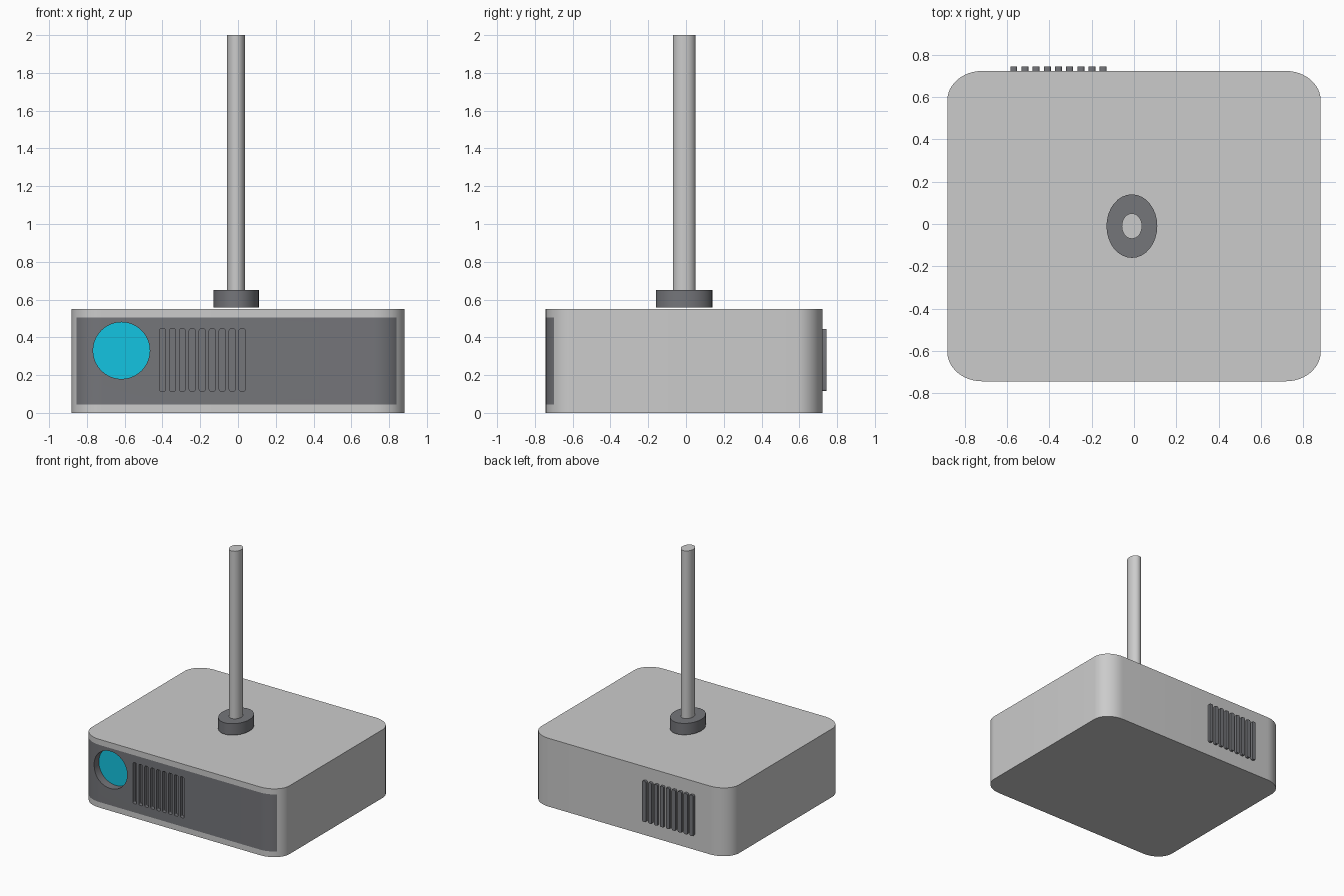
import bpy, bmesh, math
from mathutils import Matrix

if "Cube" in bpy.data.objects:
    bpy.data.objects.remove(bpy.data.objects["Cube"])

CY = -0.01                      # centre of the case in y
FRONT, BACK = -0.743, 0.723     # case front and back
TO_Y = Matrix.Rotation(math.radians(90), 4, 'X')


def material(name, rgb):
    m = bpy.data.materials.new(name)
    m.diffuse_color = (*rgb, 1)
    m.use_nodes = True
    m.node_tree.nodes["Principled BSDF"].inputs["Base Color"].default_value = m.diffuse_color
    return m


DARK = material("dark_plastic", (0.177, 0.18, 0.195))
TEAL = material("teal_glass", (0.007, 0.55, 0.75))


def rounded_rect(w, h, rx, ry, seg):
    """Outline of a w x h rectangle with elliptical corners."""
    pts = []
    for i, (sx, sy) in enumerate([(1, 1), (-1, 1), (-1, -1), (1, -1)]):
        for k in range(seg + 1):
            a = math.pi / 2 * (i + k / seg)
            pts.append((sx * (w / 2 - rx) + rx * math.cos(a),
                        sy * (h / 2 - ry) + ry * math.sin(a)))
    return pts


def ellipse(rx, ry, n):
    return [(rx * math.cos(2 * math.pi * i / n), ry * math.sin(2 * math.pi * i / n))
            for i in range(n)]


def prism(name, outline, depth, places, rot=Matrix(), mat=None):
    """Extrude an outline along local z, once for each place."""
    bm = bmesh.new()
    for p in places:
        m = Matrix.Translation(p) @ rot
        low = [bm.verts.new(m @ Matrix.Translation((x, y, 0)).translation) for x, y in outline]
        top = [bm.verts.new(m @ Matrix.Translation((x, y, depth)).translation) for x, y in outline]
        bm.faces.new(low[::-1])
        bm.faces.new(top)
        n = len(low)
        for i in range(n):
            j = (i + 1) % n
            bm.faces.new((low[i], low[j], top[j], top[i]))
    bmesh.ops.recalc_face_normals(bm, faces=bm.faces)
    mesh = bpy.data.meshes.new(name)
    bm.to_mesh(mesh)
    bm.free()
    ob = bpy.data.objects.new(name, mesh)
    bpy.context.collection.objects.link(ob)
    if mat:
        mesh.materials.append(mat)
    return ob


def select(ob):
    bpy.ops.object.select_all(action='DESELECT')
    ob.select_set(True)
    bpy.context.view_layer.objects.active = ob


def boolean(ob, cutter, operation):
    select(ob)
    mod = ob.modifiers.new("cut", 'BOOLEAN')
    mod.object, mod.operation, mod.solver = cutter, operation, 'EXACT'
    bpy.ops.object.modifier_apply(modifier=mod.name)


def vents(name, x_first, y_front, y_back, mat=None):
    """Row of nine upright bars with softened corners."""
    bar = rounded_rect(0.033, 0.33, 0.01, 0.01, 3)
    places = [(x_first + 0.0528 * i, y_back, 0.28) for i in range(9)]
    return prism(name, bar, y_back - y_front, places, TO_Y, mat)


# Case, and the same shape again for the wrap-around front panel
shell = rounded_rect(1.764, BACK - FRONT, 0.165, 0.14, 12)
case = prism("case", shell, 0.55, [(0, CY, 0)])
panel = prism("front_panel", shell, 0.55, [(0, CY, 0)], mat=DARK)

# Pocket in the case that the panel fills
pocket = prism("pocket_cutter", [(-0.854, -1), (0.838, -1), (0.838, -0.67), (-0.854, -0.67)],
               0.46, [(0, 0, 0.045)])
boolean(case, pocket, 'DIFFERENCE')
boolean(panel, pocket, 'INTERSECT')

# Lens opening and front vent slots
lens_hole = prism("lens_cutter", ellipse(0.15, 0.15, 64), 0.4, [(-0.617, -0.6, 0.33)], TO_Y)
slots = vents("slot_cutter", -0.4, -0.8, FRONT + 0.03)
boolean(panel, lens_hole, 'DIFFERENCE')
boolean(panel, slots, 'DIFFERENCE')
for cutter in (pocket, lens_hole, slots):
    bpy.data.objects.remove(cutter)

# Recessed lens
lens = prism("lens", ellipse(0.15, 0.15, 64), 0.012, [(-0.617, -0.664, 0.33)], TO_Y, TEAL)

# Raised back vents
back_vents = vents("back_vents", -0.568, 0.70, 0.743, DARK)

# Ceiling mount: collar and pole
collar = prism("mount_collar", ellipse(0.12, 0.15, 32), 0.092, [(-0.01, CY, 0.558)], mat=DARK)
pole = prism("mount_pole", ellipse(0.048, 0.06, 32), 1.4, [(-0.01, CY, 0.6)])

for ob in (case, panel, lens, back_vents, collar, pole):
    select(ob)
    bpy.ops.object.shade_smooth_by_angle(angle=math.radians(31))
